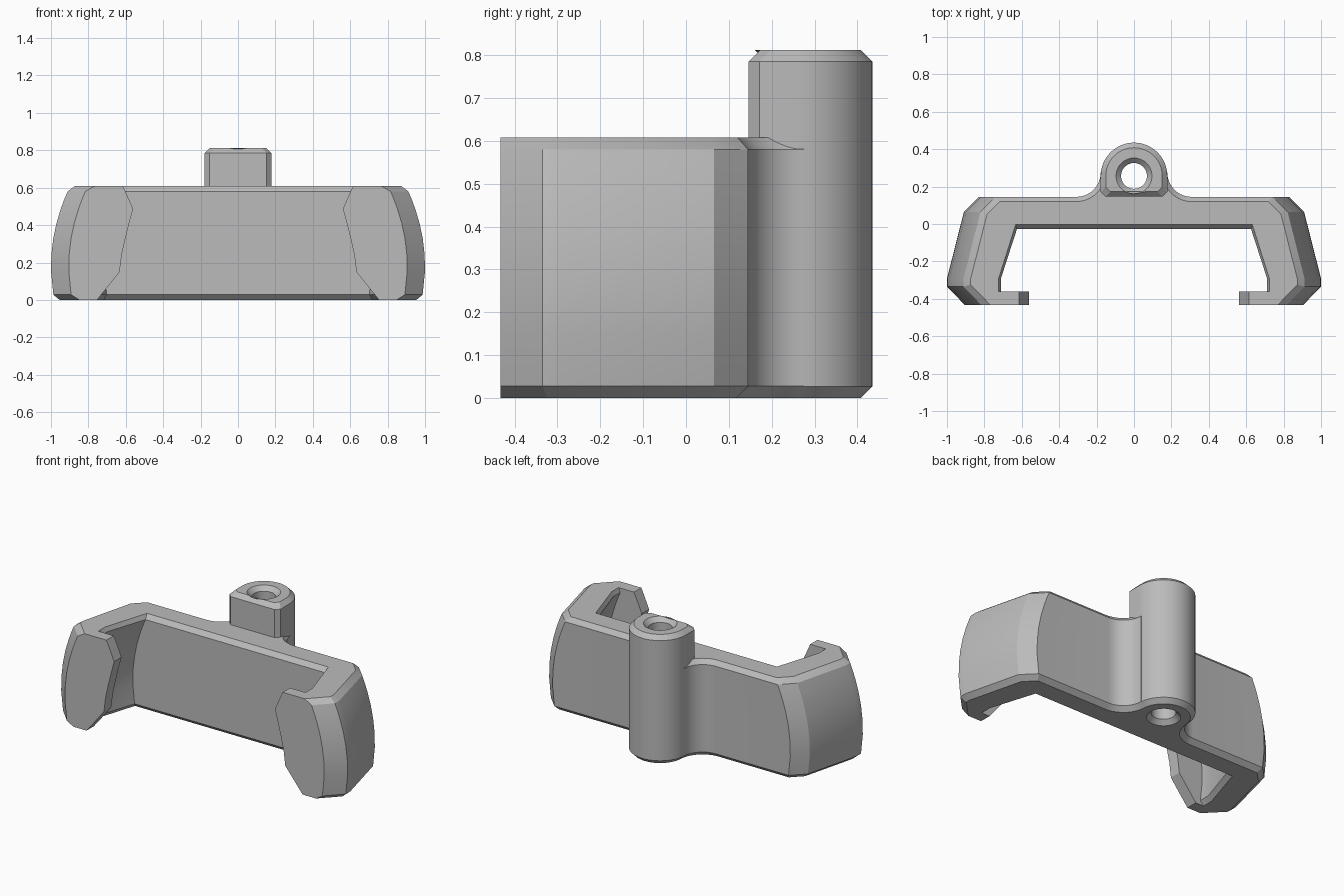
import bpy, bmesh, math

if "Cube" in bpy.data.objects:
    bpy.data.objects.remove(bpy.data.objects["Cube"])

grey = bpy.data.materials.new("mid grey")
grey.diffuse_color = (0.5, 0.5, 0.5, 1)
grey.use_nodes = True
grey.node_tree.nodes["Principled BSDF"].inputs["Base Color"].default_value = grey.diffuse_color


def loft(name, rings, closed):
    """Skin a list of equal-length rings; either cap the ends or join last to first."""
    bm = bmesh.new()
    vs = [[bm.verts.new(p) for p in ring] for ring in rings]
    n = len(vs[0])
    pairs = list(zip(vs, vs[1:])) + ([(vs[-1], vs[0])] if closed else [])
    for a, b in pairs:
        for i in range(n):
            j = (i + 1) % n
            bm.faces.new((a[i], a[j], b[j], b[i]))
    if not closed:
        bm.faces.new(vs[0][::-1])
        bm.faces.new(vs[-1])
    bmesh.ops.recalc_face_normals(bm, faces=bm.faces)
    me = bpy.data.meshes.new(name)
    bm.to_mesh(me)
    bm.free()
    me.materials.append(grey)
    ob = bpy.data.objects.new(name, me)
    bpy.context.collection.objects.link(ob)
    bpy.ops.object.select_all(action='DESELECT')
    ob.select_set(True)
    bpy.context.view_layer.objects.active = ob
    bpy.ops.object.shade_smooth_by_angle(angle=math.radians(22))
    return ob


# Clamp bracket: back wall, bowed arms and front lips, one section per height
def bracket_section(z, lip, c):
    s = -(z - 0.18) ** 2 / 1.8          # arms bow inward above and below z = 0.18
    half = [(0.11, 0.15), (0.14, 0.275)]
    r = 0.13 + c                        # concave fillet from tube to wall
    for i in range(11):
        a = math.pi + i * math.pi / 20
        half.append((0.308 + r * math.cos(a), 0.275 + r * math.sin(a)))
    half += [(0.83 + s - 0.41 * c, 0.145 - c),
             (0.91 + s - 0.9 * c, 0.065 - 0.51 * c),
             (1.0 + s - c, -0.29 - 0.12 * c),
             (1.0 + s - c, -0.335 + 0.41 * c),
             (0.905 + s - 1.41 * c, -0.433),
             (lip, -0.433), (lip, -0.36),
             (0.80 + s + c, -0.36), (0.80 + s + c, -0.29),
             (0.715 + s + 0.78 * c, -0.028 + c)]
    full = half + [(-x, y) for x, y in reversed(half)]
    return [(x, y, z) for x, y in full]


layers = [(0, 0.754, 0.028), (0.028, 0.731, 0), (0.15, 0.633, 0), (0.24, 0.622, 0),
          (0.33, 0.602, 0), (0.41, 0.582, 0), (0.487, 0.561, 0), (0.535, 0.582, 0),
          (0.58, 0.602, 0), (0.608, 0.615, 0.025)]
loft("clamp_bracket", [bracket_section(*l) for l in layers], False)

# Mounting tube: D-shaped post with a countersunk through hole
CY, R, TOP, CH = 0.257, 0.178, 0.812, 0.027


def post_outline(c, front):
    w, k = R - c, 0.025
    pts = [(w * math.cos(math.pi * i / 32), CY + w * math.sin(math.pi * i / 32))
           for i in range(33)]
    corners = [(-w, CY), (-w, front + k), (-w + k, front), (w - k, front), (w, front + k), (w, CY)]
    for (p, q), n in zip(zip(corners, corners[1:]), (5, 3, 12, 3, 5)):
        pts += [(p[0] + (q[0] - p[0]) * i / n, p[1] + (q[1] - p[1]) * i / n)
                for i in range(n)][(1 if p == corners[0] else 0):]
    return pts


angles = [math.atan2(y - CY, x) for x, y in post_outline(0, 0.146)]


def outer(z, c, front):
    return [(x, y, z) for x, y in post_outline(c, front)]


def bore(z, r):
    return [(r * math.cos(a), CY + r * math.sin(a), z) for a in angles]


loft("mounting_tube", [outer(0, CH, 0.146), outer(CH, 0, 0.146),
                       outer(TOP - CH, 0, 0.146), outer(TOP, CH, 0.146 + CH),
                       bore(TOP, 0.096), bore(TOP - CH, 0.069),
                       bore(CH, 0.069), bore(0, 0.096)], True)
